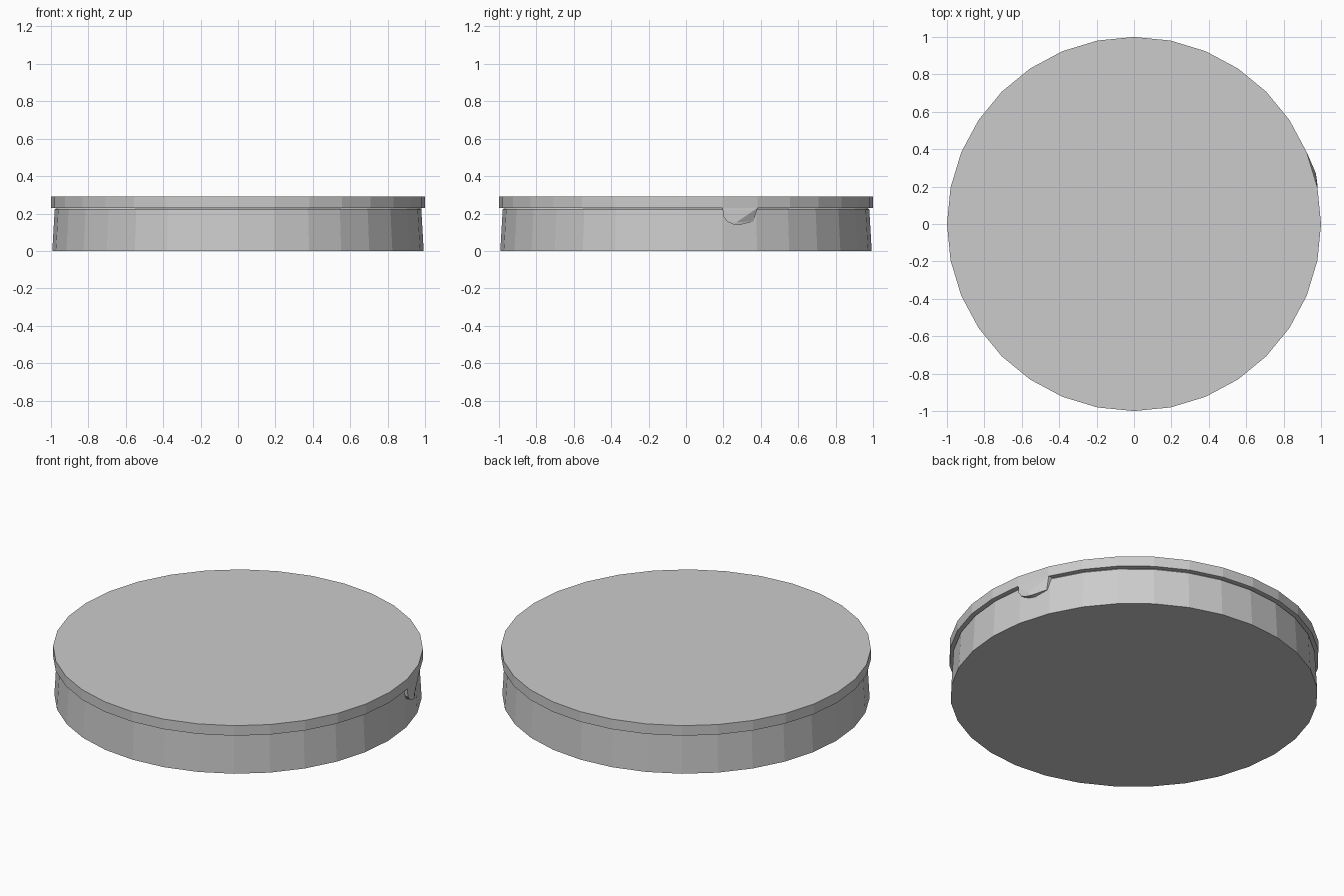
import bpy, bmesh, math

if "Cube" in bpy.data.objects:
    bpy.data.objects.remove(bpy.data.objects["Cube"])

SIDES = 32


def make_object(name, bm):
    bmesh.ops.recalc_face_normals(bm, faces=bm.faces)
    mesh = bpy.data.meshes.new(name)
    bm.to_mesh(mesh)
    bm.free()
    obj = bpy.data.objects.new(name, mesh)
    bpy.context.collection.objects.link(obj)
    return obj


def stacked_disc(name, profile):
    """Closed faceted disc from (radius, height) pairs, bottom to top."""
    bm = bmesh.new()
    rings = []
    for r, z in profile:
        rings.append([bm.verts.new((r * math.cos(2 * math.pi * i / SIDES),
                                    r * math.sin(2 * math.pi * i / SIDES), z))
                      for i in range(SIDES)])
    for low, high in zip(rings, rings[1:]):
        for i in range(SIDES):
            j = (i + 1) % SIDES
            bm.faces.new((low[i], low[j], high[j], high[i]))
    bm.faces.new(rings[0][::-1])
    bm.faces.new(rings[-1])
    return make_object(name, bm)


# Slightly tapered base with a small chamfer under the lid
stacked_disc("base", [(0.993, 0), (0.98, 0.222), (0.972, 0.23)])

# Overhanging lid plate
stacked_disc("lid", [(1.0, 0.23), (1.0, 0.29)])

# Small opening tab hanging from one facet of the lid
step = 2 * math.pi / SIDES
mid = 1.5 * step
apothem = math.cos(step / 2)


def on_facet(y, z, out):
    d = apothem + out
    t = (y - d * math.sin(mid)) / math.cos(mid)
    return (d * math.cos(mid) - t * math.sin(mid), y, z)


# (y, height, distance outwards from the lid facet)
outline = [(0.195, 0.23, 0), (0.20, 0.185, 0.002), (0.22, 0.157, 0.006),
           (0.25, 0.143, 0.01), (0.285, 0.138, 0.012),
           (0.36, 0.157, -0.012), (0.383, 0.23, 0)]
bm = bmesh.new()
front = [bm.verts.new(on_facet(*p)) for p in outline]
back = [bm.verts.new(on_facet(y, z, -0.03)) for y, z, _ in outline]
fold = bm.verts.new(on_facet(0.272, 0.155, 0.014))
for i in range(4):
    bm.faces.new((front[i], front[i + 1], fold))
bm.faces.new((front[0], fold, front[6]))
bm.faces.new((front[4], front[5], fold))
bm.faces.new((front[5], front[6], fold))
for i in range(len(front)):
    j = (i + 1) % len(front)
    bm.faces.new((front[i], back[i], back[j], front[j]))
bm.faces.new(back)
make_object("opening_tab", bm)
